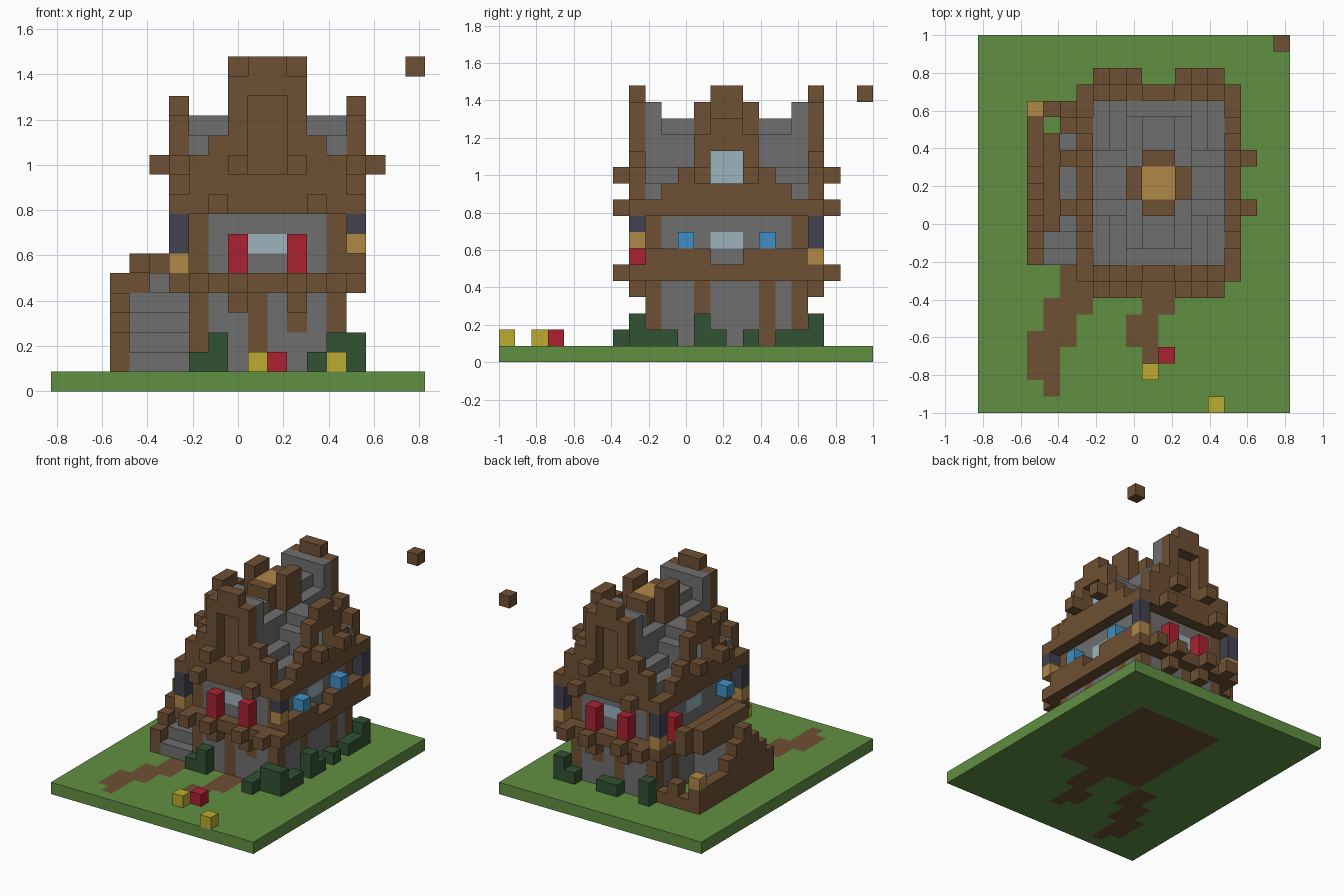
import bpy
import bmesh
from mathutils import Vector

default_cube = bpy.data.objects.get("Cube")
if default_cube:
    bpy.data.objects.remove(default_cube, do_unlink=True)

UNIT = 2 / 23                      # edge length of one block
ORIGIN = Vector((-9.5, -11.5, 0))  # corner of the block grid

PALETTE = {
    "grass": "619042", "timber": "6E5033", "stone": "6F6F6F", "amber": "B08846",
    "slate": "42424F", "red": "AB2230", "glass": "9DB4BC", "blue": "418FC4",
    "leaf": "315233", "yellow": "BCAB30",
}


def linear(code):
    values = [int(code[n:n + 2], 16) / 255 for n in (0, 2, 4)]
    return [v / 12.92 if v < 0.04 else ((v + 0.055) / 1.055) ** 2.4 for v in values] + [1]


def make_material(name, code):
    material = bpy.data.materials.new(name)
    material.use_nodes = True
    material.diffuse_color = linear(code)
    shader = next(n for n in material.node_tree.nodes if n.type == "BSDF_PRINCIPLED")
    shader.inputs["Base Color"].default_value = linear(code)
    shader.inputs["Roughness"].default_value = 0.9
    return material


MATERIALS = {name: make_material(name, code) for name, code in PALETTE.items()}
blocks = {}


def span(value):
    return value if isinstance(value, tuple) else (value, value + 1)


def box(part, colour, x, y, z, mirror=""):
    """Fill a box of blocks, optionally mirrored about the house centre."""
    x, y, z = span(x), span(y), span(z)
    xs, ys = [x], [y]
    if "x" in mirror:
        xs.append((22 - x[1], 22 - x[0]))
    if "y" in mirror:
        ys.append((28 - y[1], 28 - y[0]))
    for a in xs:
        for b in ys:
            for i in range(*a):
                for j in range(*b):
                    for k in range(*z):
                        blocks[i, j, k] = (part, colour)


# Ground slab, earth foundation and two winding paths
box("ground", "grass", (0, 19), (0, 23), 0)
box("foundation", "timber", (7, 15), (9, 19), 0)
for x, y in (((5, 7), (7, 9)), ((4, 7), 6), ((4, 6), 5), ((3, 6), 4), ((3, 5), (2, 4)),
             (4, 1), ((10, 12), (6, 9)), ((9, 11), (4, 6)), (10, 3)):
    box("path", "timber", x, y, 0)

# Ground floor walls and posts
box("lower_wall", "stone", (7, 15), (9, 19), (1, 6))
box("lower_post", "timber", 7, 9, (1, 6), "xy")
box("lower_post", "timber", 10, 9, (1, 5), "y")
box("lower_post", "timber", 12, 9, (3, 5), "y")
for y in (12, 16):
    box("lower_post", "timber", 7, y, (1, 5), "x")

# Floor beam ring with projecting beam ends and brackets
box("floor_beam", "timber", (6, 16), 8, 5, "y")
box("floor_beam", "timber", 6, (8, 20), 5, "x")
for x in (7, 9):
    box("beam_end", "timber", x, 7, 5, "xy")
box("bracket", "timber", 9, 8, 4, "xy")

# Upper floor walls, posts, windows and shutters
box("upper_wall", "stone", (7, 15), (9, 19), (6, 10))
box("upper_post", "timber", 7, 9, (6, 9), "xy")
box("end_window", "glass", (10, 12), 9, 7, "y")
box("end_shutter", "red", 9, 8, (6, 8), "xy")
box("side_window", "glass", 14, (13, 15), 7, "x")
box("window_sill", "timber", 15, (9, 13), 6, "y")
box("left_shutter", "blue", 15, 11, 7, "y")
box("right_shutter_front", "blue", 6, 10, 7)
box("right_shutter_back", "red", 6, 17, (6, 8))

# Corner lanterns hanging under the eaves
box("lantern_cap", "slate", 6, 8, (7, 9), "xy")
box("lantern_light", "amber", 6, 8, 6, "y")
box("lantern_light", "amber", 15, 19, 6)
box("lantern_light", "amber", 15, 8, 7)

# Stepped stone roof: long ridge, then the lower cross ridge
for x, top in ((7, 11), (8, 12), (9, 14), (10, 15)):
    box("long_roof", "stone", x, (9, 19), (9, top), "x")
box("long_roof", "stone", (9, 11), 9, (9, 16), "xy")
for y, top in ((11, 11), (12, 13), (13, 14)):
    box("cross_roof", "stone", (7, 15), y, (9, top), "y")

# Eaves ring
box("eaves", "timber", (6, 16), 8, 9, "y")
box("eaves", "timber", 6, (8, 20), 9, "x")

# Front and back gables with a recessed central panel
for x, top in ((7, 12), (8, 13), (9, 16), (10, 11)):
    box("end_gable", "timber", x, 8, (9, top), "xy")
box("end_gable", "timber", 10, 8, (15, 17), "xy")
box("end_panel", "timber", 10, 9, (9, 15), "xy")

# Side gables with a recessed attic window
for y, top in ((10, 11), (11, 12), (12, 14), (13, 11)):
    box("side_gable", "timber", 15, y, (9, top), "xy")
box("side_gable", "timber", 15, 13, (13, 15), "xy")
box("attic_window", "glass", 14, 13, (11, 13), "xy")

# Roof beam ends
box("roof_beam_end", "timber", 9, 7, 11, "xy")
box("roof_beam_end", "timber", 8, 7, 9, "xy")
box("roof_beam_end", "timber", 16, 12, 11, "xy")

# Chimney
box("chimney_core", "amber", (10, 12), (13, 15), (14, 16))
box("chimney_frame", "timber", 9, (13, 15), (13, 17), "x")
box("chimney_frame", "timber", (10, 12), 12, (14, 16), "y")

# Outside stair, landing and railings
for step in range(4):
    box("stair", "stone", (4, 7), 9 + step, (1, 2 + step))
    box("stair_rail", "timber", 3, 9 + step, (1, 3 + step))
    box("yard_fence", "timber", 3, 13 + step, (1, 5 - min(step, 2)))
box("landing", "stone", 5, (11, 17), 5)
box("landing", "timber", 4, (12, 17), 5)
box("landing_wall", "stone", (4, 7), 13, (1, 5))
box("landing_rail", "timber", 4, (11, 17), 6)
box("landing_rail", "timber", 5, 17, (5, 7))
box("yard_fence", "timber", 3, 17, (1, 3))
box("yard_fence", "timber", (3, 7), 18, (1, 2))
box("yard_fence", "timber", 5, 18, 2)
box("yard_fence", "timber", 3, 18, (1, 3))
box("fence_lantern", "amber", 3, 18, 3)

# Bushes around the walls
for x, y, top in ((7, 8, 2), (8, 8, 3), (13, 7, 2), (13, 8, 2), (14, 8, 3), (15, 8, 3),
                  (15, 9, 2), (15, 10, 2), (15, 12, 3), (15, 13, 2), (15, 15, 2),
                  (15, 17, 2), (15, 18, 2), (15, 19, 3), (14, 19, 2),
                  (10, 19, 2), (11, 19, 2), (7, 19, 3)):
    box("bush", "leaf", x, y, (1, top))

# Flowers on the lawn and a floating block
box("yellow_flower", "yellow", 10, 2, 1)
box("yellow_flower", "yellow", 14, 0, 1)
box("red_flower", "red", 11, 3, 1)
box("floating_block", "timber", 18, 22, 16)


def build(part, colour):
    """Join the visible block faces of one part into an object."""
    bm = bmesh.new()
    verts = {}
    for cell, key in blocks.items():
        if key != (part, colour):
            continue
        for axis in range(3):
            for side in (0, 1):
                near = list(cell)
                near[axis] += 2 * side - 1
                if tuple(near) in blocks:
                    continue
                u, v = (axis + 1) % 3, (axis + 2) % 3
                loop = []
                for du, dv in ((0, 0), (1, 0), (1, 1), (0, 1)):
                    corner = list(cell)
                    corner[axis] += side
                    corner[u] += du
                    corner[v] += dv
                    corner = tuple(corner)
                    if corner not in verts:
                        verts[corner] = bm.verts.new((Vector(corner) + ORIGIN) * UNIT)
                    loop.append(verts[corner])
                bm.faces.new(loop if side else loop[::-1])
    if bm.faces:
        mesh = bpy.data.meshes.new(part)
        bm.to_mesh(mesh)
        mesh.materials.append(MATERIALS[colour])
        bpy.context.collection.objects.link(bpy.data.objects.new(part, mesh))
    bm.free()


for part, colour in dict.fromkeys(blocks.values()):
    build(part, colour)
